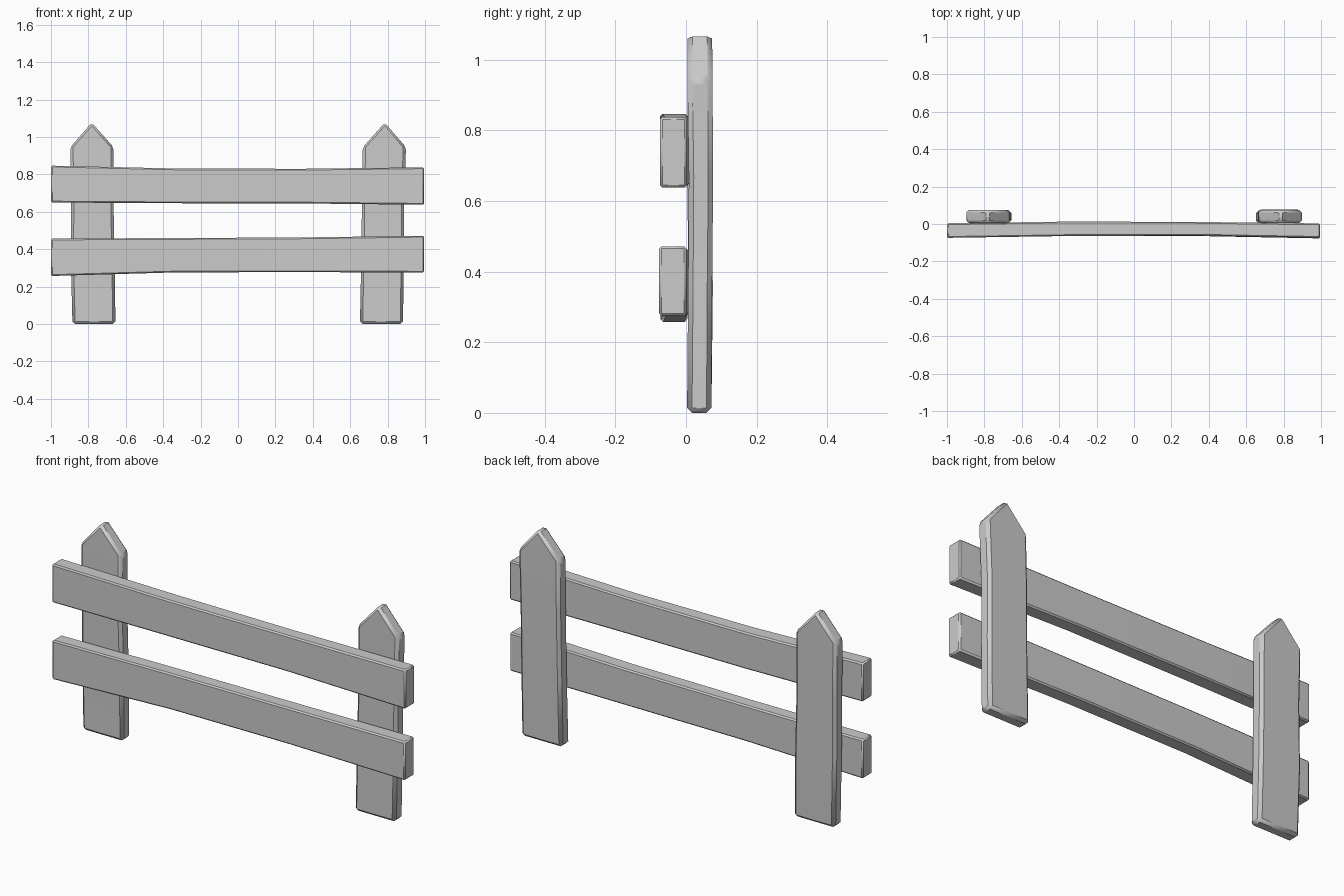
import bpy, bmesh

if "Cube" in bpy.data.objects:
    bpy.data.objects.remove(bpy.data.objects["Cube"])


def loft(name, rings, bevel):
    """Skin a run of four-corner rings; a ring with zero width closes as a ridge."""
    bm = bmesh.new()
    loops = [[bm.verts.new(p) for p in ring] for ring in rings]
    for a, b in zip(loops, loops[1:]):
        for i in range(4):
            j = (i + 1) % 4
            bm.faces.new((a[i], a[j], b[j], b[i]))
    bm.faces.new(loops[0])
    if (loops[-1][0].co - loops[-1][1].co).length > 1e-4:
        bm.faces.new(loops[-1])
    bmesh.ops.remove_doubles(bm, verts=bm.verts, dist=1e-4)
    bmesh.ops.recalc_face_normals(bm, faces=bm.faces)
    mesh = bpy.data.meshes.new(name)
    bm.to_mesh(mesh)
    bm.free()
    ob = bpy.data.objects.new(name, mesh)
    bpy.context.collection.objects.link(ob)
    mod = ob.modifiers.new("worn_edges", 'BEVEL')
    mod.width = bevel
    mod.segments = 1
    mod.limit_method = 'ANGLE'
    mod.angle_limit = 0.5
    bpy.context.view_layer.objects.active = ob
    ob.select_set(True)
    bpy.ops.object.shade_smooth_by_angle(angle=0.4)
    ob.select_set(False)


def rail(name, stations):
    # station: x, bottom z, top z, front y, back y
    loft(name, [[(x, f, b), (x, k, b), (x, k, t), (x, f, t)]
                for x, b, t, f, k in stations], 0.007)


def post(name, stations):
    # station: z, left x, right x, front y, back y
    loft(name, [[(l, f, z), (r, f, z), (r, k, z), (l, k, z)]
                for z, l, r, f, k in stations], 0.014)


# Slightly bowed rails
rail("upper_rail", [(-1, .650, .847, -.074, .004), (-.34, .646, .832, -.064, .013),
                    (.33, .645, .830, -.062, .011), (.995, .638, .838, -.074, .003)])
rail("lower_rail", [(-1, .257, .457, -.072, .003), (-.34, .276, .460, -.063, .010),
                    (.33, .278, .463, -.064, .010), (.995, .275, .472, -.077, .002)])

# Pointed posts, gently crooked
post("left_post", [(0, -.885, -.655, .005, .072), (.35, -.894, -.660, .008, .076),
                   (.67, -.892, -.666, .003, .073), (.945, -.897, -.665, .004, .075),
                   (1.077, -.782, -.782, .005, .074)])
post("right_post", [(0, .652, .882, .003, .072), (.35, .659, .887, .006, .074),
                    (.67, .663, .889, .008, .077), (.945, .667, .898, .004, .075),
                    (1.077, .785, .785, .005, .074)])
